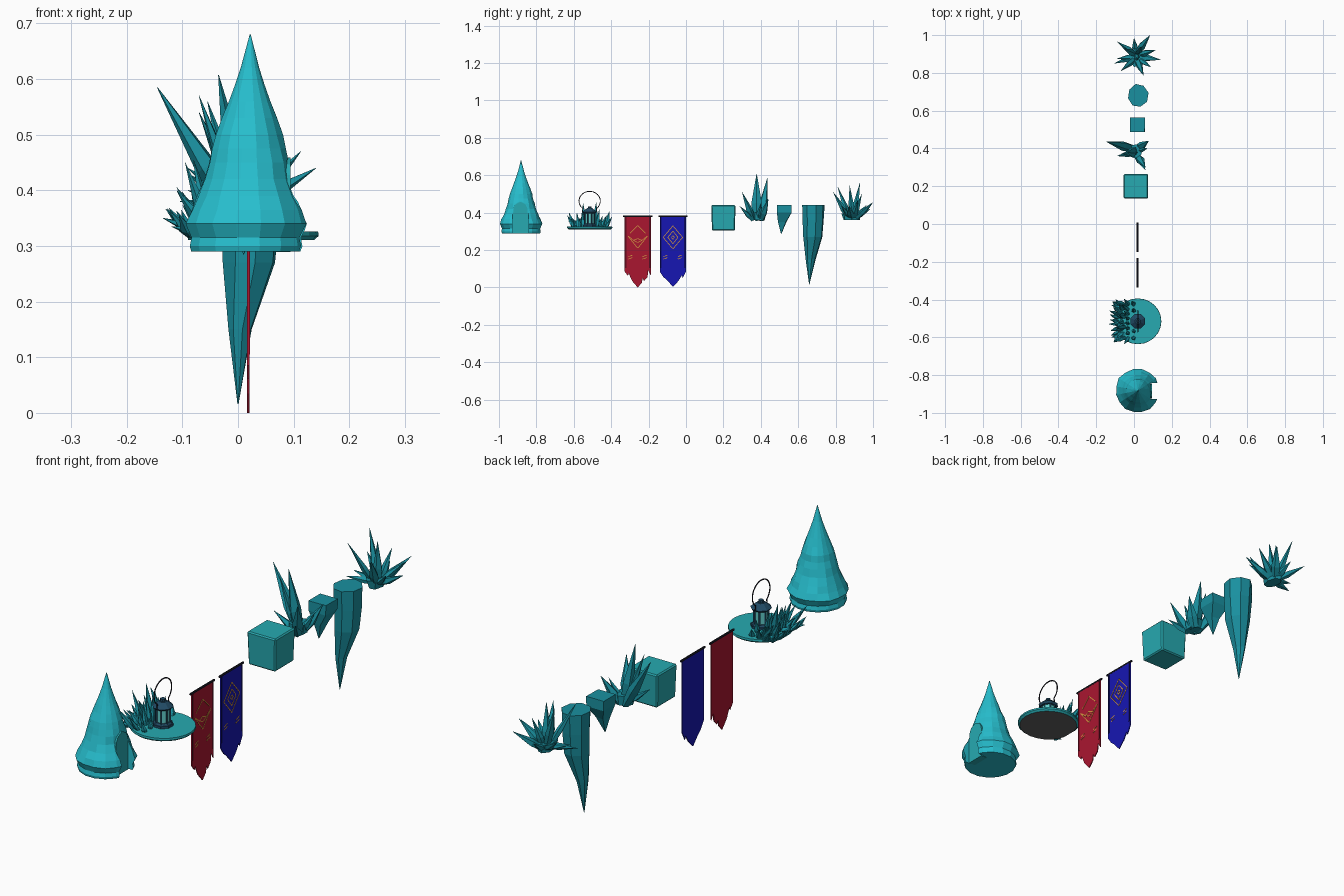
import bpy, bmesh, math, random
from mathutils import Vector

if "Cube" in bpy.data.objects:
    bpy.data.objects.remove(bpy.data.objects["Cube"])

random.seed(4)
TAU = math.tau


def mat(name, *rgb):
    m = bpy.data.materials.new(name)
    m.diffuse_color = (*rgb, 1)
    m.use_nodes = True
    m.node_tree.nodes["Principled BSDF"].inputs["Base Color"].default_value = m.diffuse_color
    return m


SPIRE = mat("bright_teal", 0.02, 0.52, 0.62)
STONE = mat("teal", 0.02, 0.40, 0.44)
CRYSTAL = mat("deep_teal", 0.01, 0.28, 0.35)
RED, DRED = mat("red", 0.40, 0.008, 0.03), mat("dark_red", 0.12, 0.003, 0.012)
BLUE, DBLUE = mat("blue", 0.008, 0.008, 0.45), mat("dark_blue", 0.003, 0.003, 0.13)
GOLD, IRON = mat("gold", 0.65, 0.30, 0.05), mat("iron", 0.01, 0.01, 0.018)
STEEL, GLOW = mat("blue_steel", 0.015, 0.07, 0.13), mat("glow", 0.12, 0.62, 0.60)
GREY = mat("grey", 0.12, 0.12, 0.12)


def finish(bm, name, *mats):
    bmesh.ops.recalc_face_normals(bm, faces=bm.faces)
    me = bpy.data.meshes.new(name)
    bm.to_mesh(me)
    bm.free()
    for m in mats:
        me.materials.append(m)
    ob = bpy.data.objects.new(name, me)
    bpy.context.collection.objects.link(ob)
    return ob


def loft(bm, rings, caps=True):
    """Skin equal-length rings of points."""
    vs = [[bm.verts.new(p) for p in r] for r in rings]
    n = len(vs[0])
    for a, b in zip(vs, vs[1:]):
        for i in range(n):
            bm.faces.new((a[i], a[(i + 1) % n], b[(i + 1) % n], b[i]))
    if caps:
        bm.faces.new(vs[0])
        bm.faces.new(vs[-1])


def ring(x, y, z, rx, ry, n, jit=0.0, turn=0.0):
    out = []
    for i in range(n):
        a, k = TAU * (i + turn) / n, 1 + random.uniform(-jit, jit)
        out.append((x + rx * k * math.cos(a), y + ry * k * math.sin(a), z))
    return out


def spike(bm, base, tip, r, n=5, belly=0.4):
    """Crystal shard: narrow foot, wide belly, sharp tip."""
    base, tip = Vector(base), Vector(tip)
    d = tip - base
    q = d.to_track_quat('Z', 'Y')
    t0 = random.random()
    rings = []
    for t, k in ((0, 0.75), (belly, 1), (1, 0.03)):
        rings.append([base + d * t + q @ Vector(p) for p in ring(0, 0, 0, r * k, r * k * 0.8, n, 0.12, t0)])
    loft(bm, rings)


def cylinder(bm, x, y, z0, z1, r0, r1, n=8):
    loft(bm, [ring(x, y, z0, r0, r0, n, 0, 0.5), ring(x, y, z1, r1, r1, n, 0, 0.5)])


def tube(bm, a, b, r, n=6):
    a, b = Vector(a), Vector(b)
    q = (b - a).to_track_quat('Z', 'Y')
    loft(bm, [[p + q @ Vector(c) for c in ring(0, 0, 0, r, r, n)] for p in (a, b)])


# faceted spire with arched doorway on the +x side
bm = bmesh.new()
prof = [(.29, .104), (.30, .107), (.315, .104), (.34, .116), (.365, .105), (.39, .093), (.42, .082), (.45, .073),
        (.475, .066), (.50, .060), (.53, .049), (.56, .038), (.59, .027), (.62, .017), (.65, .009), (.68, .001)]
loft(bm, [ring(.018 + .004 * i / 15, -.882, z, r, r, 16, 0.035 if 2 < i < 11 else 0, 0.5)
          for i, (z, r) in enumerate(prof)])
spire = finish(bm, "spire_hut", SPIRE)

arch = [(-.042, .25), (.042, .25), (.042, .40)]
arch += [(.042 * math.cos(a), .41 + .052 * math.sin(a)) for a in (.4, .85, 1.57, 2.29, 2.74)] + [(-.042, .40)]
bm = bmesh.new()
loft(bm, [[(x, -.885 + y, z) for y, z in arch] for x in (.088, .25)])
cutter = finish(bm, "door_cutter", SPIRE)
cutter.hide_render = True
cutter.hide_set(True)
mod = spire.modifiers.new("doorway", 'BOOLEAN')
mod.operation, mod.object, mod.solver = 'DIFFERENCE', cutter, 'EXACT'

# slab in the doorway
bm = bmesh.new()
loft(bm, [[(x, -.885 + y * .93, max(z, .292) - .003) for y, z in arch] for x in (.065, .094)])
finish(bm, "door_panel", STONE)

# lantern ledge: rounded toward +x, grey underneath
LX, LY = .02, -.515
bm = bmesh.new()
loft(bm, [[(max(x, -.09), y, z) for x, y, _ in ring(LX, LY, 0, r, r * .97, 24)]
          for z, r in ((.311, .117), (.318, .125), (.326, .124))])
ledge = finish(bm, "lantern_ledge", STONE, GREY)
for f in ledge.data.polygons:
    if f.normal.z < -.9:
        f.material_index = 1

# crystal bed behind the lantern
bm = bmesh.new()
for row, (x, count, h, lean) in enumerate(((-.085, 9, .04, .04), (-.06, 9, .065, .035), (-.03, 8, .085, .03), (0, 6, .06, .01))):
    for i in range(count):
        s = 2 * (i + .5) / count - 1
        if row == 3 and abs(s) < .5:
            continue
        y = LY + s * (.085 + .006 * row)
        hh = h * random.uniform(.7, 1.1) * (1.25 - .5 * abs(s))
        spike(bm, (x, y, .32), (x - lean * random.uniform(.4, 1.2), y + s * .03 + random.uniform(-.012, .012), .325 + hh), .012, 5, .3)
for y, tip in ((-.545, (-.095, -.55, .45)), (-.49, (-.08, -.48, .455)), (-.60, (-.11, -.625, .40)), (-.43, (-.11, -.41, .405)),
               (-.53, (-.135, -.53, .35)), (-.58, (-.12, -.60, .335)), (-.45, (-.12, -.43, .345))):
    spike(bm, (-.05, y, .32), tip, .015, 5, .35)
finish(bm, "crystal_bed", CRYSTAL)

# lantern: frame, glass, handle
bm = bmesh.new()
for z0, z1, r0, r1 in ((.325, .335, .040, .040), (.335, .342, .036, .030), (.396, .404, .034, .041),
                       (.404, .424, .041, .016), (.424, .434, .010, .010)):
    cylinder(bm, LX, LY, z0, z1, r0, r1)
for i in range(8):
    a = TAU * (i + .5) / 8
    x, y = LX + .028 * math.cos(a), LY + .028 * math.sin(a)
    tube(bm, (x, y, .34), (x, y, .40), .0035, 4)
finish(bm, "lantern_frame", STEEL)
bm = bmesh.new()
cylinder(bm, LX, LY, .34, .398, .025, .025)
finish(bm, "lantern_glass", GLOW)
bm = bmesh.new()
pts = [(LX, LY + .057 * math.cos(a), .462 + .052 * math.sin(a)) for a in (TAU * (k / 24 * .78 - .14) for k in range(25))]
pts = [(LX, LY + .038, .405)] + pts + [(LX, LY - .038, .405)]
for a, b in zip(pts, pts[1:]):
    tube(bm, a, b, .0025)
finish(bm, "lantern_handle", IRON)


def banner(name, yc, cloth, border, tatter, lines):
    """Hanging cloth with ragged point, side borders, rod and gold stitching."""
    edge = [(-.070, .38)] + tatter + [(.070, .38)]
    bm = bmesh.new()
    loft(bm, [[(x, yc + y, z) for y, z in edge] for x in (.0165, .0205)])
    finish(bm, name + "_cloth", cloth)
    bm = bmesh.new()

    def strip(y0, z0, y1, z1, w):
        d = Vector((0, y1 - y0, z1 - z0)).normalized() * w
        s = Vector((0, -d.z, d.y))
        a, b = Vector((0, yc + y0, z0)), Vector((0, yc + y1, z1))
        loft(bm, [[p + Vector((x, 0, 0)) for p in (a - s, b - s, b + s, a + s)] for x in (.020, .0215)])

    for s in (-1, 1):
        strip(s * .064, .105, s * .064, .376, .004)
    finish(bm, name + "_border", border)
    bm = bmesh.new()
    for line in lines:
        for p, q in zip(line, line[1:]):
            strip(*p, *q, .0018)
    for s in (-1, 1):
        for dz in (0, .013):
            strip(s * .038 - .012, .152 + dz, s * .038 + .010, .160 + dz, .0018)
    finish(bm, name + "_stitching", GOLD)
    bm = bmesh.new()
    tube(bm, (.0185, yc - .078, .381), (.0185, yc + .078, .381), .0045)
    finish(bm, name + "_rod", IRON)


def diamond(w, h):
    return [(-w, .268), (0, .268 + h), (w, .268), (0, .268 - h), (-w, .268)]


ragged = [(-.070, .085), (-.052, .062), (-.048, .075), (-.030, .035), (0, 0), (.022, .025), (.026, .05), (.034, .035), (.052, .055), (.056, .09), (.070, .065)]
banner("red_banner", -.258, RED, DRED, ragged,
       [[(-.042, .290), (0, .332), (.042, .290)], [(-.052, .275), (0, .210), (.052, .275)],
        [(-.052, .275), (-.022, .252), (0, .262), (.022, .252), (.052, .275)], [(-.022, .252), (0, .240), (.022, .252)]])
ragged2 = [(-.070, .085), (-.050, .055), (-.032, .040), (0, .004), (.030, .035), (.048, .065), (.052, .050), (.070, .085)]
banner("blue_banner", -.070, BLUE, DBLUE, ragged2, [diamond(.052, .062), diamond(.027, .034), diamond(.008, .010)])

# chamfered block
bm = bmesh.new()
bmesh.ops.create_cube(bm, size=1)
for v in bm.verts:
    k = .130 if v.co.z > 0 else .122
    v.co = (.010 + v.co.x * k, .2 + v.co.y * k, .372 + v.co.z * .136)
bmesh.ops.bevel(bm, geom=bm.edges[:], offset=.005, segments=1, affect='EDGES')
finish(bm, "stone_block", STONE)

# upright shard cluster
bm = bmesh.new()
for tip, r in (((-.145, .435, .585), .026), ((-.035, .378, .607), .030), ((.06, .300, .51), .022),
               ((.06, .287, .435), .018), ((.078, .44, .47), .022), ((-.07, .37, .57), .018),
               ((-.09, .36, .43), .016), ((.07, .40, .45), .016)):
    spike(bm, (.01 + .12 * tip[0], .385 + .3 * (tip[1] - .385), .362), tip, r, 5, .35)
cylinder(bm, .005, .385, .36, .40, .034, .038, 7)
finish(bm, "shard_cluster", CRYSTAL)

# small and large hanging shards
bm = bmesh.new()
loft(bm, [ring(.018, .525, .440, .055, .053, 4, .03, .5), ring(.018, .525, .400, .053, .053, 4, .06, .5),
          ring(.014, .515, .350, .026, .030, 4, .1, .4), ring(.010, .509, .285, .001, .001, 4, 0, .4)])
finish(bm, "small_hanging_shard", CRYSTAL)
bm = bmesh.new()
loft(bm, [ring(.022, .680, .440, .055, .062, 8, .03, .3), ring(.022, .680, .36, .054, .060, 8, .05, .3),
          ring(.020, .678, .27, .048, .055, 8, .07, .3), ring(.003, .665, .15, .022, .027, 8, .08, .3),
          ring(0, .659, .016, .001, .001, 8, 0, .3)])
finish(bm, "large_hanging_shard", CRYSTAL)

# starburst shard cluster
bm = bmesh.new()
for tip, r in (((.085, 1.0, .455), .019), ((.14, .87, .44), .018), ((.113, .92, .47), .017), ((.05, .787, .51), .020),
               ((-.09, .875, .40), .016), ((-.07, .81, .54), .017), ((-.055, .93, .56), .017), ((.0, .985, .42), .016),
               ((-.09, .965, .44), .016), ((.02, .875, .545), .019), ((.09, .83, .44), .016), ((-.105, .85, .38), .015),
               ((.04, .94, .50), .017)):
    spike(bm, (.01 + .1 * tip[0], .89 + .2 * (tip[1] - .89), .372), tip, r, 5, .35)
loft(bm, [ring(.01, .885, .36, .026, .045, 7, .08), ring(.01, .885, .395, .034, .052, 7, .08)])
finish(bm, "starburst_cluster", CRYSTAL)
